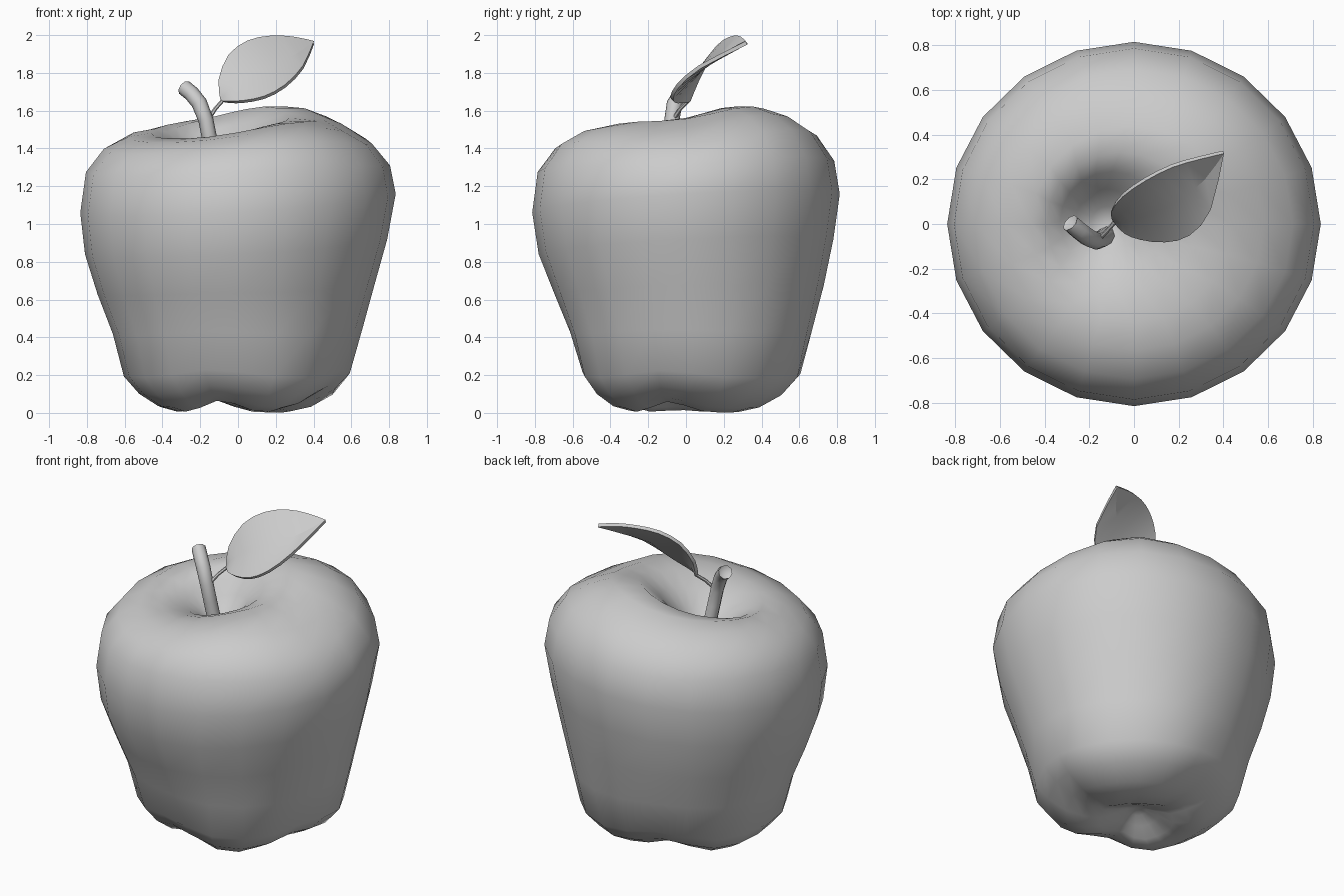
import bpy, bmesh
from math import sin, cos, radians, pi, exp
from mathutils import Vector

if "Cube" in bpy.data.objects:
    bpy.data.objects.remove(bpy.data.objects["Cube"])


def make_object(name, bm, angle=None, thickness=0):
    bmesh.ops.recalc_face_normals(bm, faces=bm.faces[:])
    mesh = bpy.data.meshes.new(name)
    bm.to_mesh(mesh)
    bm.free()
    ob = bpy.data.objects.new(name, mesh)
    bpy.context.collection.objects.link(ob)
    bpy.ops.object.select_all(action='DESELECT')
    ob.select_set(True)
    bpy.context.view_layer.objects.active = ob
    if thickness:
        mod = ob.modifiers.new("thickness", 'SOLIDIFY')
        mod.thickness = thickness
        mod.offset = 0
        bpy.ops.object.modifier_apply(modifier=mod.name)
    if angle is None:
        bpy.ops.object.shade_smooth()
    else:
        bpy.ops.object.shade_smooth_by_angle(angle=radians(angle))
    return ob


def skin(bm, rings, start, end):
    """Bridge closed rings of points and fan both ends to a point."""
    rows = [[bm.verts.new(p) for p in ring] for ring in rings]
    n = len(rows[0])
    for a, b in zip(rows, rows[1:]):
        for i in range(n):
            j = (i + 1) % n
            bm.faces.new((a[i], a[j], b[j], b[i]))
    for row, tip in ((rows[0], start), (rows[-1], end)):
        v = bm.verts.new(tip)
        for i in range(n):
            bm.faces.new((row[i], row[(i + 1) % n], v))


def tube(name, points, radii, sides, sink):
    pts = [Vector(p) for p in points]
    rings = []
    for i, p in enumerate(pts):
        d = (pts[min(i + 1, len(pts) - 1)] - pts[max(i - 1, 0)]).normalized()
        u = d.cross(Vector((0, 1, 0))).normalized()
        v = d.cross(u)
        rings.append([p + radii[i] * (u * cos(2 * pi * k / sides) + v * sin(2 * pi * k / sides))
                      for k in range(sides)])
    bm = bmesh.new()
    skin(bm, rings, pts[0], pts[-1] - d * sink)
    return make_object(name, bm, 55)


def bumps(deg, peaks, width):
    """Sum of smooth bumps around the axis, peaks as (angle, size)."""
    return sum(s * exp(-(((deg - a + 180) % 360 - 180) / width) ** 2) for a, s in peaks)


# Fruit: rings (radius, height, tilt, centre x, centre y, underside lobes, shoulder lobes)
profile = [
    (0.06, 0.11, 0, -0.06, -0.05, 0.1, 0), (0.13, 0.075, 0, -0.06, -0.05, 0.3, 0),
    (0.22, 0.025, 0, -0.05, -0.04, 0.7, 0), (0.32, 0.002, 0, -0.02, -0.01, 1.0, 0),
    (0.42, 0.025, 0, -0.01, 0, 1.0, 0), (0.53, 0.09, 0, 0, 0.015, 0.9, 0),
    (0.61, 0.185, 0, 0, 0.025, 0.7, 0),
    (0.665, 0.42, 0.01, 0, 0.025, 0.3, 0), (0.735, 0.65, 0.03, -0.01, 0.015, 0.1, 0),
    (0.80, 0.88, 0.05, -0.01, 0, 0, 0), (0.835, 1.11, 0.06, 0, 0, 0, 0),
    (0.805, 1.30, 0.04, 0, 0, 0, 0.4), (0.71, 1.425, 0.055, 0, 0, 0, 0.7),
    (0.58, 1.495, 0.08, 0, 0, 0, 0.8), (0.45, 1.53, 0.125, -0.01, 0, 0, 0.5),
    (0.33, 1.53, 0.20, -0.06, 0, 0, 0.4), (0.23, 1.48, 0.20, -0.10, 0.01, 0, 0.2),
    (0.14, 1.40, 0.18, -0.12, 0.02, 0, 0), (0.07, 1.32, 0.1, -0.12, 0.01, 0, 0),
]
notches = ((-103, 1), (-15, 0.9), (110, 1), (185, 0.2))
shoulders = ((-65, 0.035), (160, 0.025), (50, 0.035), (0, -0.06))
rings = []
for r, z, tilt, cx, cy, lobe, top in profile:
    ring = []
    for k in range(20):
        deg = 18 * k
        dip = bumps(deg, notches, 23) * lobe
        rr = r * (1 - 0.07 * dip)
        x = cx + rr * cos(radians(deg))
        y = cy + rr * 0.975 * sin(radians(deg))
        ring.append((x, y, z + 0.065 * dip + tilt * (x + y) + top * bumps(deg, shoulders, 32)))
    rings.append(ring)
bm = bmesh.new()
skin(bm, rings, (-0.06, -0.05, 0.13), (-0.12, 0, 1.28))
make_object("fruit_body", bm)

# Bent stem with a hollowed end
tube("stem", [(-0.12, -0.05, 1.27), (-0.15, -0.07, 1.45), (-0.17, -0.075, 1.55),
              (-0.205, -0.06, 1.64), (-0.245, -0.03, 1.69), (-0.285, 0.005, 1.722)],
     [0.04, 0.04, 0.04, 0.042, 0.042, 0.042], 8, 0.025)

# Thin leaf stalk
tube("leaf_stalk", [(-0.16, -0.07, 1.55), (-0.12, -0.03, 1.61), (-0.08, 0.015, 1.655)],
     [0.012, 0.01, 0.01], 6, 0)

# Leaf: rows of high edge, midrib, low edge, with a smoothed row between each pair
rows = [
    ((-0.087, 0.017, 1.653), (-0.085, 0.015, 1.65), (-0.083, 0.013, 1.648)),
    ((-0.10, 0.06, 1.76), (-0.05, 0.01, 1.70), (-0.04, -0.035, 1.645)),
    ((-0.05, 0.13, 1.89), (0.03, 0.035, 1.765), (0.03, -0.063, 1.648)),
    ((0.05, 0.20, 1.965), (0.13, 0.075, 1.815), (0.14, -0.075, 1.67)),
    ((0.17, 0.26, 1.99), (0.23, 0.13, 1.855), (0.25, -0.045, 1.73)),
    ((0.29, 0.295, 1.985), (0.32, 0.21, 1.90), (0.345, 0.07, 1.83)),
    ((0.399, 0.321, 1.962), (0.40, 0.32, 1.96), (0.401, 0.319, 1.958)),
]
rows = [[Vector(p) for p in row] for row in rows]
fine = []
for i in range(len(rows) - 1):
    fine.append(rows[i])
    before, after = rows[max(i - 1, 0)], rows[min(i + 2, len(rows) - 1)]
    fine.append([(9 * (b + c) - a - d) / 16
                 for a, b, c, d in zip(before, rows[i], rows[i + 1], after)])
fine.append(rows[-1])
bm = bmesh.new()
grid = [[bm.verts.new(p) for p in row] for row in fine]
for a, b in zip(grid, grid[1:]):
    for i in range(2):
        bm.faces.new((a[i], a[i + 1], b[i + 1], b[i]))
make_object("leaf", bm, 20, 0.02)
